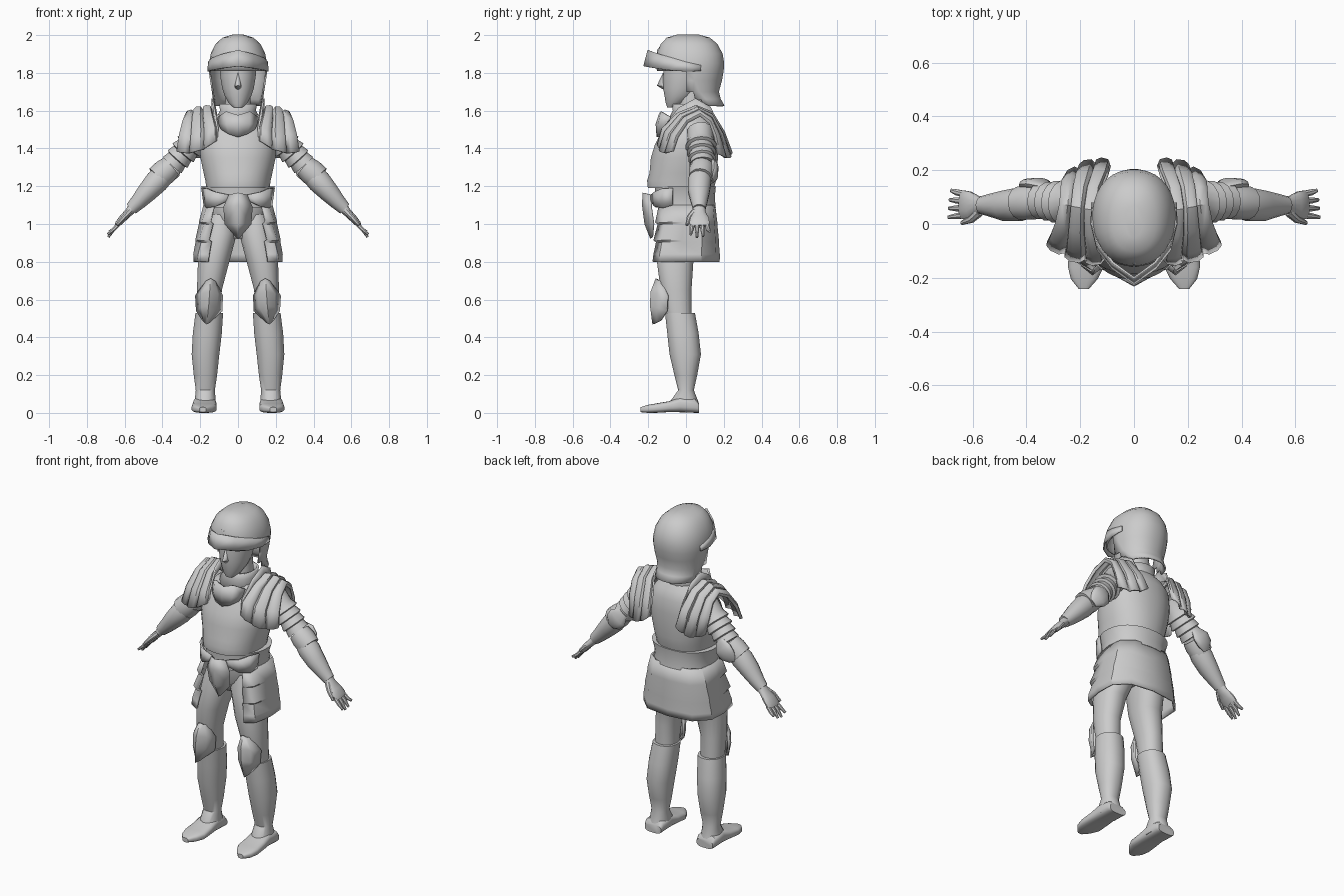
import bpy, bmesh, math
from mathutils import Vector as V

grey = bpy.data.materials.new("plain grey")
grey.diffuse_color = (0.6, 0.6, 0.6, 1)


def finish(name, bm, mirror=False, thick=0):
    """Turn a bmesh into an object, optionally mirrored and thickened."""
    bmesh.ops.recalc_face_normals(bm, faces=bm.faces)
    me = bpy.data.meshes.new(name)
    bm.to_mesh(me)
    bm.free()
    me.materials.append(grey)
    ob = bpy.data.objects.new(name, me)
    bpy.context.collection.objects.link(ob)
    if mirror:
        mod = ob.modifiers.new("mirror", 'MIRROR')
        mod.merge_threshold = 0.0005
    if thick:
        mod = ob.modifiers.new("thickness", 'SOLIDIFY')
        mod.thickness, mod.offset = thick, 0
    return ob


def skin(rows, closed, caps):
    bm = bmesh.new()
    vs = [[bm.verts.new(p) for p in r] for r in rows]
    n = len(rows[0])
    for a, b in zip(vs, vs[1:]):
        for i in range(n if closed else n - 1):
            j = (i + 1) % n
            bm.faces.new((a[i], a[j], b[j], b[i]))
    if caps:
        bm.faces.new(vs[0])
        bm.faces.new(vs[-1])
    return bm


def ring(c, u, v, n, p=0.9):
    pts = []
    for i in range(n):
        a = 2 * math.pi * (i + 0.5) / n
        f = lambda t: math.copysign(abs(t) ** p, t)
        pts.append(V(c) + u * f(math.cos(a)) + v * f(math.sin(a)))
    return pts


def boxes(sections, n=20, axis='z', p=0.9):
    """Rings from bounds: (level, x0, x1, low, high) along z or y."""
    rows = []
    for s, x0, x1, a, b in sections:
        mx, m = (x0 + x1) / 2, (a + b) / 2
        c, w = ((mx, m, s), V((0, 1, 0))) if axis == 'z' else ((mx, s, m), V((0, 0, 1)))
        rows.append(ring(c, V((1, 0, 0)) * (x1 - x0) / 2, w * (b - a) / 2, n, p))
    return rows


def loft(name, sections, mirror=False, axis='z', caps=True, thick=0, n=20, p=0.9):
    return finish(name, skin(boxes(sections, n, axis, p), True, caps), mirror, thick)


def tube(name, path, n=14, caps=True, thick=0):
    """Limb along a path of (x, y, z, radius along y, radius across)."""
    pts = [V(p[:3]) for p in path]
    rows = []
    for i, p in enumerate(path):
        t = (pts[min(i + 1, len(pts) - 1)] - pts[max(i - 1, 0)]).normalized()
        u = (V((0, 1, 0)) - t * t.y).normalized()
        rows.append(ring(pts[i], u * p[3], t.cross(u) * p[4], n, 1))
    return finish(name, skin(rows, True, caps), True, thick)


def plate(name, rows, thick=0.012):
    return finish(name, skin(rows, False, False), True, thick)


# Head and neck
loft("head", [(1.618, -.025, .025, -.1, -.06), (1.64, -.05, .05, -.108, 0), (1.68, -.072, .072, -.115, .05),
              (1.72, -.085, .085, -.122, .08), (1.78, -.095, .095, -.122, .1), (1.86, -.1, .1, -.12, .1)], p=1)
plate("nose", [[(0, -.12, 1.8), (.012, -.112, 1.8)], [(0, -.152, 1.733), (.02, -.112, 1.73)],
               [(0, -.118, 1.713), (.015, -.112, 1.715)]], 0.004)
loft("neck", [(1.54, -.075, .075, -.04, .1), (1.7, -.065, .065, -.04, .09)])
loft("collar", [(1.55, -.115, .115, -.09, .125), (1.6, -.09, .09, -.065, .11), (1.635, -.095, .095, -.07, .115)],
     caps=False, thick=0.012)

# Helmet: full dome above, open at the face below
bm = skin(boxes([(1.997, -.03, .03, -.05, .07), (1.982, -.08, .08, -.1, .125), (1.95, -.115, .115, -.13, .163),
                 (1.9, -.14, .14, -.15, .19), (1.85, -.15, .15, -.153, .198), (1.81, -.15, .15, -.15, .195),
                 (1.76, -.144, .144, -.14, .186), (1.7, -.134, .134, -.13, .17), (1.66, -.128, .128, -.12, .18),
                 (1.625, -.125, .125, -.11, .2)], 32), True, False)
bm.verts.ensure_lookup_table()
bm.faces.new(bm.verts[:32])
for f in list(bm.faces):
    c = f.calc_center_median()
    if c.z < 1.81 and c.y < 0.01 + max(0, 1.7 - c.z) * 1.2:
        bm.faces.remove(f)
finish("helmet", bm, thick=0.01)
plate("crest", [[(0, -.158, 1.85), (.012, -.148, 1.85)], [(0, -.15, 1.92), (.012, -.14, 1.92)],
                [(0, -.115, 1.968), (.012, -.1, 1.965)], [(0, -.04, 1.994), (.012, -.04, 1.987)]], 0.006)
visor = [(0, -.222, 1.835, 1.92), (.08, -.165, 1.825, 1.9), (.135, -.095, 1.815, 1.88),
         (.158, 0, 1.807, 1.858), (.155, .08, 1.81, 1.84)]
plate("visor", [[(x, y, lo) for x, y, lo, hi in visor],
                [(x * .98, y + .022 * (y < 0), hi) for x, y, lo, hi in visor]], 0.008)

# Torso armour
loft("cuirass", [(1.19, -.168, .168, -.203, .15), (1.23, -.174, .174, -.207, .16), (1.27, -.183, .183, -.194, .165),
                 (1.35, -.2, .2, -.187, .17), (1.42, -.205, .205, -.166, .17), (1.5, -.19, .19, -.125, .165),
                 (1.55, -.15, .15, -.095, .145), (1.6, -.08, .08, -.05, .105)], n=28)
plate("throat_plate", [[(0, -.14, 1.575), (.06, -.13, 1.595), (.105, -.08, 1.565)],
                       [(0, -.155, 1.53), (.06, -.142, 1.53), (.1, -.1, 1.53)],
                       [(0, -.15, 1.46), (.045, -.143, 1.475), (.085, -.115, 1.5)]])
loft("waist", [(1.05, -.16, .16, -.14, .14), (1.24, -.155, .155, -.14, .14)])
loft("belt", [(1.09, -.176, .176, -.16, .155), (1.14, -.172, .172, -.157, .148), (1.195, -.192, .192, -.162, .155)],
     n=28, thick=0.01)
plate("belt_flap", [[(.05, -.182, 1.155), (.12, -.165, 1.17), (.165, -.125, 1.188), (.19, -.07, 1.19)],
                    [(.06, -.182, 1.12), (.12, -.165, 1.092), (.165, -.12, 1.085), (.178, -.07, 1.1)]], 0.01)
plate("groin_plate", [[(0, -.225, 1.165), (.045, -.185, 1.155)], [(0, -.228, 1.1), (.075, -.185, 1.09)],
                      [(0, -.215, 1.0), (.068, -.172, 1.0)], [(0, -.185, .925), (.008, -.178, .93)]], 0.01)
loft("pelvis", [(.92, -.06, .06, -.09, .09), (1.0, -.155, .155, -.14, .13), (1.1, -.165, .165, -.145, .14)])

# Skirt: wraps the sides and back, stepped lames at the front edges
top = [(.125, -.14), (.16, -.1), (.178, 0), (.168, .09), (.11, .138), (0, .15)]
low = [(.15, -.165), (.205, -.135), (.232, -.03), (.226, .08), (.15, .155), (0, .174)]
rows = []
for z, t, step in [(1.1, 0, 0), (1.01, .45, .012), (1.0, .45, -.006), (.915, .8, .012),
                   (.905, .78, -.006), (.84, 1, .004), (.8, .98, .012)]:
    row = []
    for i, (a, b) in enumerate(zip(top, low)):
        p = V(a).lerp(V(b), t)
        p += p.normalized() * step * (1, .7, 0, 0, 0, 0)[i]
        row.append((p.x, p.y, z))
    rows.append(row)
plate("skirt", rows, 0.01)

# Legs and boots
loft("thigh", [(1.05, .005, .165, -.12, .12), (.95, .005, .185, -.148, .11), (.8, .045, .213, -.155, .04),
               (.65, .085, .218, -.135, .03), (.5, .09, .218, -.1, .03)], True)
loft("boot_shaft", [(.53, .078, .226, -.112, .048), (.42, .085, .24, -.1, .068), (.31, .098, .246, -.088, .08),
                    (.2, .11, .235, -.062, .06), (.12, .122, .224, -.042, .042), (.06, .117, .23, -.085, .066),
                    (.02, .115, .235, -.09, .068)], True)
loft("shoe", [(.07, .12, .23, 0, .05), (.05, .115, .238, 0, .075), (-.03, .115, .238, .003, .085),
              (-.09, .112, .243, .004, .062), (-.16, .112, .246, 0, .05), (-.205, .135, .235, 0, .042),
              (-.242, .168, .205, .004, .03)], True, 'y', p=0.65)
plate("knee_guard", [[(.12, -.125, .695), (.13, -.145, .7), (.145, -.155, .71), (.16, -.145, .7), (.17, -.125, .695)],
                     [(.085, -.095, .62), (.11, -.15, .63), (.15, -.182, .64), (.19, -.15, .63), (.222, -.095, .62)],
                     [(.088, -.1, .54), (.115, -.155, .56), (.155, -.185, .57), (.19, -.155, .56), (.217, -.1, .54)],
                     [(.145, -.13, .49), (.152, -.15, .48), (.165, -.172, .47), (.175, -.15, .48), (.182, -.13, .49)]])

# Shoulder guard: three ridged lames draped front to back, with a raised inner edge
inner = [(.11, -.13, 1.44), (.11, -.115, 1.5), (.13, -.04, 1.57), (.138, .05, 1.605), (.125, .13, 1.575),
         (.1, .185, 1.48), (.09, .22, 1.4)]
outer = [(.318, -.065, 1.385), (.305, -.04, 1.46), (.285, .01, 1.535), (.27, .075, 1.57), (.265, .125, 1.53),
         (.262, .15, 1.46), (.25, .165, 1.37)]
rows = [[V(p) + V((-.004, 0, .06)) * math.sin(math.pi * i / 6) ** 2 for i, p in enumerate(inner)]]
for k in range(3):
    for du, lift in ((0, .0), (.07, .016), (.2, .02), (.29, .014)):
        u = k / 3 + du
        row = []
        for i, (a, b) in enumerate(zip(inner, outer)):
            p = V(a).lerp(V(b), u)
            end = abs(i - 3) / 3
            p += (p - V((.13, .06, 1.38))).normalized() * (lift + .012 * math.sin(math.pi * u))
            # each lame ends in a lowered middle at front and back
            p.z -= .035 * math.sin(math.pi * u) * end ** 3
            rows_offset = .012 * math.sin(math.pi * u) * end ** 3
            p.y += rows_offset if i > 3 else -rows_offset
            row.append(p)
        rows.append(row)
rows.append([V(p) for p in outer])
plate("shoulder_guard", rows, 0.01)

# Arms: lamed sleeve, elbow cuff, bracer
shoulder, elbow = V((.19, .075, 1.49)), V((.372, .088, 1.285))
sleeve = [(*shoulder, .07, .075)]
for k in range(4):
    for t, r in ((.25 + k * .16, .07 - k * .003), (.39 + k * .16, .084 - k * .005)):
        sleeve.append((*shoulder.lerp(elbow, t), r, r * .95))
tube("upper_arm", sleeve)
tube("elbow_cuff", [(.355, .085, 1.305, .062, .06), (.385, .082, 1.278, .068, .068), (.425, .077, 1.243, .062, .067)])
tube("bracer", [(.405, .075, 1.25, .058, .06), (.43, .072, 1.225, .063, .063), (.48, .068, 1.17, .058, .054),
                (.53, .07, 1.115, .044, .042), (.565, .07, 1.08, .034, .034)])
tube("elbow_guard", [(.325, .14, 1.33, .012, .03), (.355, .15, 1.295, .022, .06),
                     (.385, .148, 1.26, .022, .055), (.41, .135, 1.23, .01, .025)])

# Hands
tube("palm", [(.55, .07, 1.095, .032, .028), (.58, .07, 1.06, .035, .022), (.61, .07, 1.03, .052, .02),
              (.635, .072, 1.002, .054, .016), (.645, .073, .988, .045, .01)])
for k, (tip, drop) in enumerate([(.025, .945), (.058, .93), (.09, .935), (.125, .96)]):
    y = .033 + k * .026
    tube("finger_%d" % (k + 1), [(.63, y, 1.0, .013, .012), (.66, (y + tip) / 2, .97, .012, .011),
                                 (.69 - .003 * k, tip, drop, .007, .007)], 8)
tube("thumb", [(.575, .045, 1.065, .018, .017), (.605, .018, 1.035, .015, .014), (.64, .004, .995, .008, .008)], 8)

# Smooth shading with crisp plate edges
for ob in bpy.context.collection.objects:
    ob.select_set(True)
    bpy.context.view_layer.objects.active = ob
bpy.ops.object.shade_smooth_by_angle(angle=math.radians(40))
